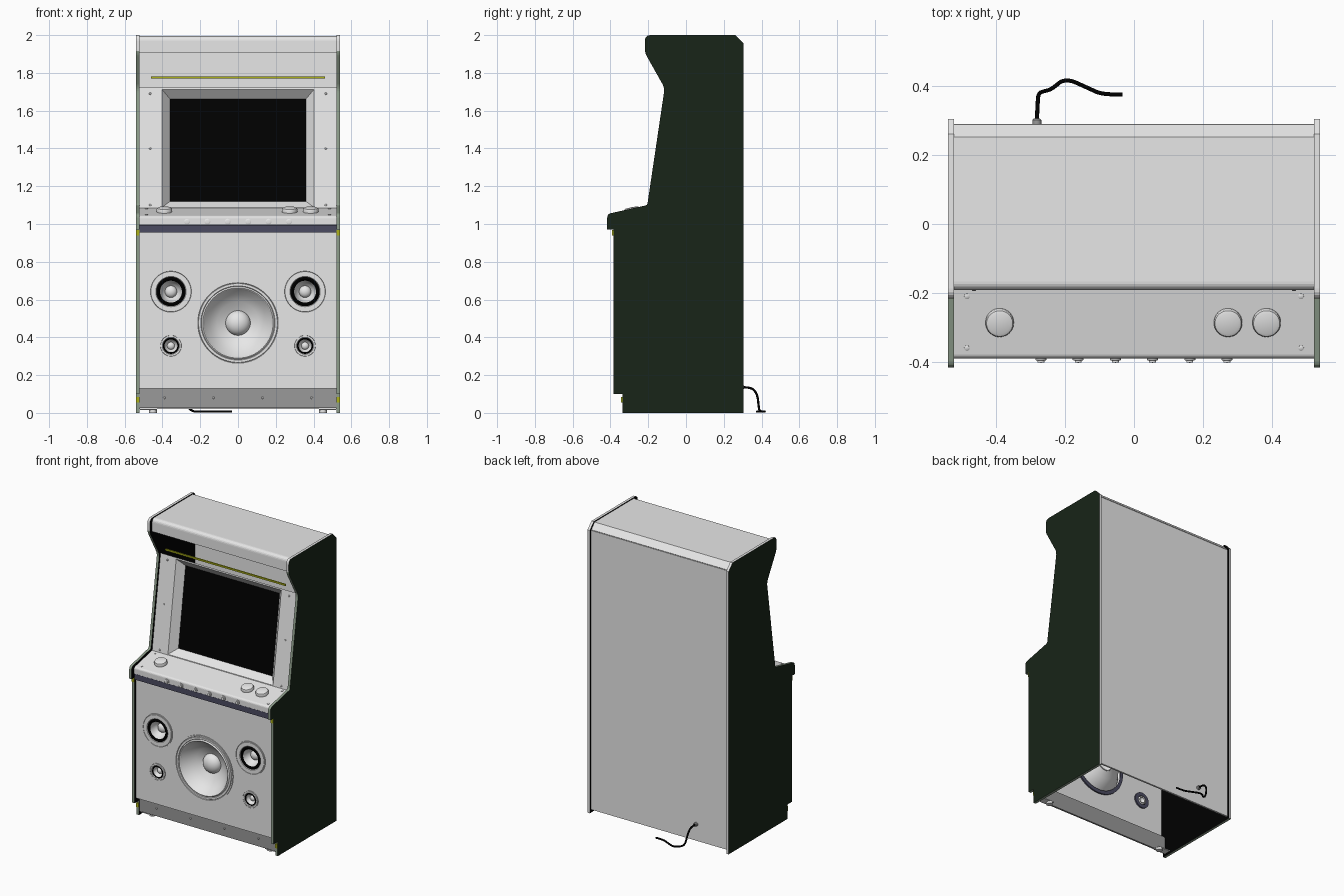
import bpy, bmesh, math
from mathutils import Vector, Matrix

cube = bpy.data.objects.get("Cube")
if cube:
    bpy.data.objects.remove(cube, do_unlink=True)


def material(name, r, g, b):
    m = bpy.data.materials.new(name)
    m.use_nodes = True
    m.diffuse_color = (r, g, b, 1)
    m.node_tree.nodes["Principled BSDF"].inputs["Base Color"].default_value = (r, g, b, 1)
    return m


GREY = material("light grey", 0.8, 0.8, 0.8)
KICK = material("mid grey", 0.32, 0.32, 0.32)
GREEN = material("dark green", 0.009, 0.018, 0.009)
TRIM = material("pale green", 0.27, 0.34, 0.26)
BLACK = material("black", 0, 0, 0)
SLATE = material("slate", 0.07, 0.07, 0.12)
YELLOW = material("olive yellow", 0.42, 0.45, 0.01)


def finish(name, bm, mats, smooth=False):
    bmesh.ops.recalc_face_normals(bm, faces=bm.faces)
    mesh = bpy.data.meshes.new(name)
    bm.to_mesh(mesh)
    bm.free()
    for m in mats:
        mesh.materials.append(m)
    ob = bpy.data.objects.new(name, mesh)
    bpy.context.collection.objects.link(ob)
    if smooth:
        bpy.ops.object.select_all(action='DESELECT')
        ob.select_set(True)
        bpy.context.view_layer.objects.active = ob
        bpy.ops.object.shade_smooth_by_angle(angle=math.radians(35))
    return ob


def box(name, center, size, mat):
    bm = bmesh.new()
    bmesh.ops.create_cube(bm, size=1, matrix=Matrix.Translation(center) @ Matrix.Diagonal((*size, 1)))
    return finish(name, bm, [mat])


def sheet(name, profile, half, mat, thick=0.012):
    """Bent sheet: a (y, z) profile swept across the width."""
    bm = bmesh.new()
    rows = [[bm.verts.new((x, y, z)) for x in (-half, half)] for y, z in profile]
    for a, b in zip(rows, rows[1:]):
        bm.faces.new((a[0], a[1], b[1], b[0]))
    mod = finish(name, bm, [mat]).modifiers.new("thickness", 'SOLIDIFY')
    mod.thickness, mod.offset = thick, 0


def lathe(name, profile, center, axis, mat, steps=40):
    """Spin a (radius, height) profile about an axis through center."""
    bm = bmesh.new()
    vs = [bm.verts.new((r, 0, h)) for r, h in profile]
    es = [bm.edges.new(p) for p in zip(vs, vs[1:])]
    bmesh.ops.spin(bm, geom=vs + es, cent=(0, 0, 0), axis=(0, 0, 1), angle=math.tau, steps=steps)
    bmesh.ops.remove_doubles(bm, verts=bm.verts, dist=0.0002)
    rot = Vector(axis).to_track_quat('Z', 'Y').to_matrix().to_4x4()
    bmesh.ops.transform(bm, matrix=Matrix.Translation(center) @ rot, verts=bm.verts)
    finish(name, bm, [mat], True)


def rounded(points, radii):
    """Fillet the corners of an open (y, z) path."""
    out = []
    for i, (p, r) in enumerate(zip(points, radii)):
        p = Vector(p)
        if not r:
            out.append(p)
            continue
        a = p + (Vector(points[i - 1]) - p).normalized() * r
        b = p + (Vector(points[i + 1]) - p).normalized() * r
        for k in range(6):
            t = k / 5
            out.append(a * (1 - t) ** 2 + p * 2 * t * (1 - t) + b * t * t)
    return out


# Side panels: green outside, black inside, pale trim round the front edge
outline = rounded(
    [(-0.337, 0), (-0.337, 0.1), (-0.385, 0.1), (-0.385, 0.97), (-0.417, 0.97), (-0.417, 1.053),
     (-0.205, 1.1), (-0.113, 1.72), (-0.217, 1.905), (-0.217, 2), (0.262, 2), (0.305, 1.955), (0.305, 0)],
    [0, 0, 0, 0, 0, 0.02, 0.01, 0.025, 0.02, 0.03, 0, 0, 0])
for side, s in (("left", 1), ("right", -1)):
    bm = bmesh.new()
    face = bm.faces.new([bm.verts.new((s * 0.522, p.x, p.y)) for p in outline])
    ext = bmesh.ops.extrude_face_region(bm, geom=[face], use_keep_orig=True)
    bmesh.ops.translate(bm, vec=(s * 0.018, 0, 0), verts=[v for v in ext["geom"] if isinstance(v, bmesh.types.BMVert)])
    bm.normal_update()
    for f in bm.faces:
        c = f.calc_center_median()
        if abs(f.normal.x) > 0.5:
            f.material_index = 1 if abs(c.x) < 0.53 else 0
        else:
            f.material_index = 3 if c.z > 1.92 or c.y > 0.3 else 2
    finish(side + "_side_panel", bm, [GREEN, BLACK, TRIM, GREY])
    for n, y, z in (("upper", -0.387, 0.953), ("lower", -0.339, 0.07)):
        box(f"{side}_{n}_trim_clip", (s * 0.531, y, z), (0.018, 0.008, 0.03), YELLOW)

# Hollow cabinet shell
W = 0.522
sheet("top_cover", rounded([(0.284, 1.95), (0.25, 1.988), (-0.186, 1.988), (-0.186, 1.905)],
                           [0, 0, 0.02, 0]), W, GREY)
box("back_panel", (0, 0.284, 0.985), (2 * W, 0.012, 1.93), GREY)
sheet("kick_plate", [(-0.325, 0.13), (-0.325, 0.025)], W, KICK)
sheet("kick_step", [(-0.36, 0.136), (-0.325, 0.136)], W, KICK)
box("sign_lip", (0, -0.135, 1.776), (0.92, 0.01, 0.011), YELLOW)

# Screen surround: nested rectangles on a leaning plane
bm = bmesh.new()
loops = []
for half, lo, hi, sink in ((W, 1.075, 1.722, 0), (0.402, 1.088, 1.712, 0), (0.36, 1.12, 1.662, 0.05)):
    loops.append([bm.verts.new((x, -0.192 + 0.145 * (z - 1.085) + sink, z))
                  for x, z in ((-half, lo), (half, lo), (half, hi), (-half, hi))])
for a, b in zip(loops, loops[1:]):
    for i in range(4):
        j = (i + 1) % 4
        bm.faces.new((a[i], a[j], b[j], b[i]))
bm.faces.new(loops[-1]).material_index = 1
finish("screen_surround", bm, [GREY, BLACK])


def stud(name, center, axis, r=0.006, h=0.004):
    lathe(name, [(r, -h), (r, h * 0.6), (r * 0.7, h), (0, h)], center, axis, GREY, 12)


for s in (-1, 1):
    for z in (1.1, 1.4, 1.69):
        stud("surround_screw", (s * 0.465, -0.192 + 0.145 * (z - 1.085), z), (0, -1, 0.145))
    for x in (0.13, 0.39):
        stud("kick_screw", (s * x, -0.331, 0.08), (0, -1, 0))
    lathe("foot", [(0, 0), (0.02, 0), (0.02, 0.015), (0, 0.015)], (s * 0.45, -0.29, 0), (0, 0, 1), GREY, 16)
    box("foot_bracket", (s * 0.475, -0.295, 0.017), (0.09, 0.05, 0.006), GREY)

# Control panel
sheet("control_panel", rounded([(-0.18, 1.08), (-0.384, 1.037), (-0.384, 0.998)], [0, 0.008, 0]), W, GREY)
sheet("control_panel_underside", [(-0.378, 0.994), (-0.378, 0.955)], W, SLATE, 0.012)
TILT = Vector((0, -0.21, 1)).normalized()


def panel_z(y):
    return 1.043 + 0.21 * (y + 0.384) + 0.001


for x in (-0.39, 0.273, 0.385):
    lathe("top_button", [(0.041, 0), (0.041, 0.014), (0.038, 0.02), (0.03, 0.023), (0, 0.024)],
          (x, -0.285, panel_z(-0.285)), TILT, GREY)
for i in range(6):
    lathe("front_button", [(0.016, 0), (0.016, 0.005), (0.01, 0.007), (0.01, 0.012), (0, 0.013)],
          (-0.27 + i * 0.108, -0.39, 1.012), (0, -1, 0), GREY, 20)
for x in (-0.485, 0.485):
    for y in (-0.21, -0.36):
        stud("panel_screw", (x, y, panel_z(y)), TILT, 0.008)

# Speakers: name, x, z, outer radius, cone radius, depth, dome radius, surround colour
speakers = [("woofer", 0, 0.476, 0.222, 0.178, 0.09, 0.066, GREY)]
for s in (-1, 1):
    speakers += [("midrange", s * 0.355, 0.642, 0.113, 0.058, 0.05, 0.032, BLACK),
                 ("tweeter", s * 0.355, 0.355, 0.058, 0.034, 0.025, 0.02, BLACK)]

# Front panel with a round hole behind every speaker
cu = bpy.data.curves.new("front_panel", 'CURVE')
cu.dimensions, cu.fill_mode, cu.extrude = '2D', 'BOTH', 0.007
holes = [[(x + (c + 0.012) * math.cos(k * math.tau / 48), z + (c + 0.012) * math.sin(k * math.tau / 48))
          for k in range(48)] for n, x, z, R, c, d, dome, mat in speakers]
for ring in [[(-W, 0.13), (W, 0.13), (W, 0.958), (-W, 0.958)]] + holes:
    sp = cu.splines.new('POLY')
    sp.points.add(len(ring) - 1)
    sp.use_cyclic_u = True
    for p, (x, z) in zip(sp.points, ring):
        p.co = (x, z, 0, 1)
cu.materials.append(GREY)
panel = bpy.data.objects.new("front_panel", cu)
panel.rotation_euler.x = math.pi / 2
panel.location.y = -0.361
bpy.context.collection.objects.link(panel)

out = (0, -1, 0)
for n, x, z, R, c, d, dome, mat in speakers:
    at = (x, -0.368, z)
    rim = c + (R - c) * 0.35
    lathe(n + "_flange", [(R, 0), (R, 0.006), (R * 0.96, 0.006), (R * 0.95, 0.002), (R * 0.94, 0.006),
                          (rim + 0.003, 0.006), (rim, 0.002)], at, out, GREY, 64)
    lathe(n + "_surround", [(rim, 0.002), (rim - 0.003, 0.006), ((rim + c) / 2, 0.009), (c + 0.003, 0.006), (c, 0)],
          at, out, mat, 64)
    lathe(n + "_cone", [(c, 0), (c * 0.75 + dome * 0.25, -d * 0.4), (c * 0.4 + dome * 0.6, -d * 0.75), (dome * 0.9, -d)],
          at, out, GREY, 64)
    lathe(n + "_dome", [(dome * math.cos(k * math.pi / 16), -d + dome * 0.75 * math.sin(k * math.pi / 16))
                        for k in range(9)], at, out, GREY)
    lathe(n + "_back_ring", [(c + 0.02, -0.0145), (c + 0.02, -0.024), (c - 0.004, -0.024)], at, out, SLATE, 48)

# Power cable
lathe("cable_socket", [(0.013, 0), (0.013, 0.012), (0.009, 0.016), (0, 0.016)], (-0.282, 0.29, 0.135), (0, 1, 0), KICK, 16)
cu = bpy.data.curves.new("power_cable", 'CURVE')
cu.dimensions = '3D'
cu.bevel_depth, cu.bevel_resolution, cu.use_fill_caps = 0.006, 2, True
path = [(-0.282, 0.3, 0.135), (-0.28, 0.345, 0.137), (-0.278, 0.378, 0.1), (-0.265, 0.385, 0.03), (-0.24, 0.39, 0.007),
        (-0.2, 0.425, 0.007), (-0.13, 0.393, 0.007), (-0.09, 0.375, 0.007), (-0.033, 0.376, 0.007)]
sp = cu.splines.new('NURBS')
sp.points.add(len(path) - 1)
for p, co in zip(sp.points, path):
    p.co = (*co, 1)
sp.use_endpoint_u, sp.order_u = True, 3
cu.materials.append(BLACK)
bpy.context.collection.objects.link(bpy.data.objects.new("power_cable", cu))
